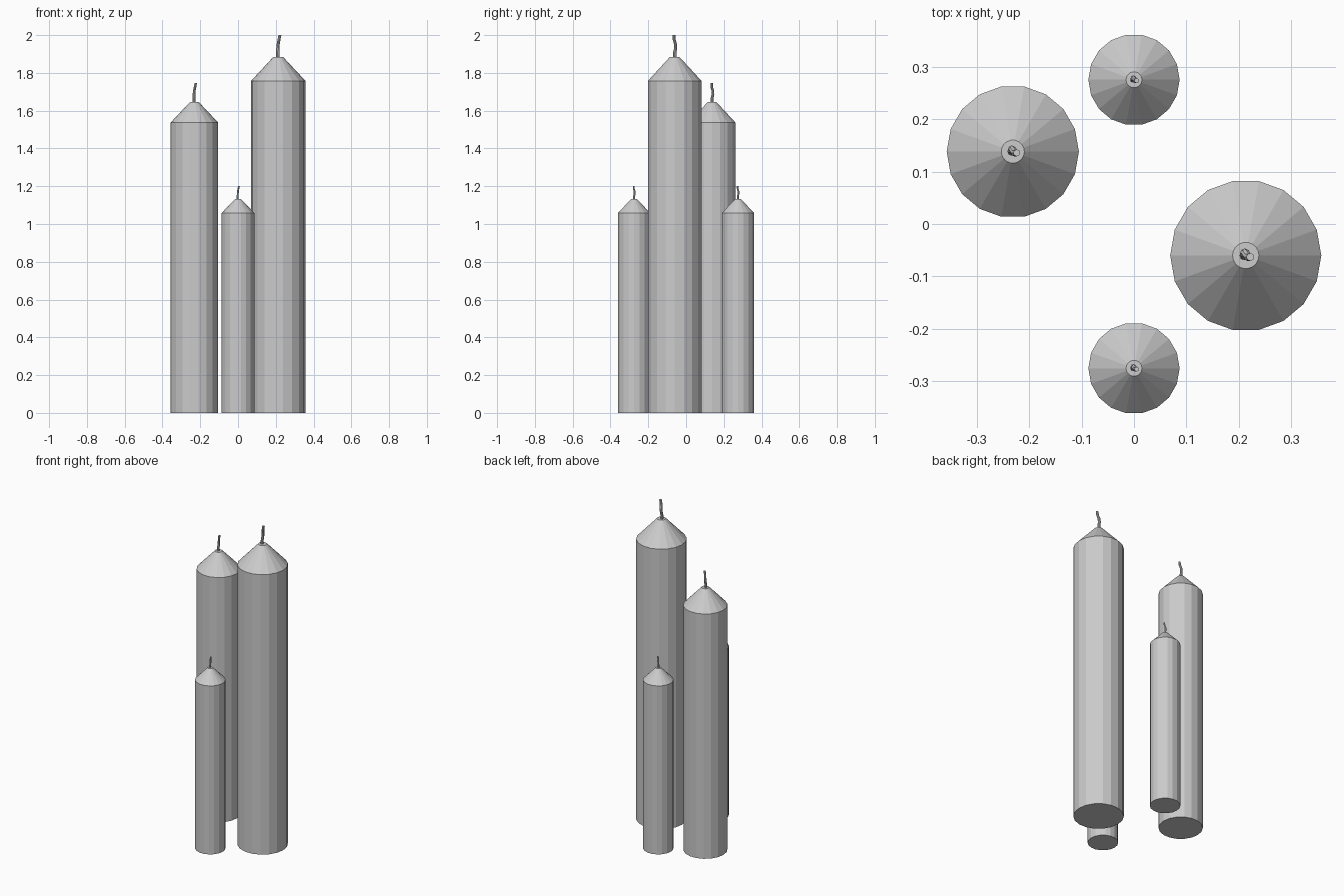
import bpy, bmesh
from math import cos, sin, tau

if "Cube" in bpy.data.objects:
    bpy.data.objects.remove(bpy.data.objects["Cube"])


def loft(name, rings, sides):
    """Closed flat-faced tube through rings given as (x, y, z, radius)."""
    bm = bmesh.new()
    loops = [[bm.verts.new((x + r * cos(tau * i / sides), y + r * sin(tau * i / sides), z))
              for i in range(sides)] for x, y, z, r in rings]
    for a, b in zip(loops, loops[1:]):
        for i in range(sides):
            j = (i + 1) % sides
            bm.faces.new((a[i], a[j], b[j], b[i]))
    bm.faces.new(loops[0][::-1])
    bm.faces.new(loops[-1])
    mesh = bpy.data.meshes.new(name)
    bm.to_mesh(mesh)
    bm.free()
    obj = bpy.data.objects.new(name, mesh)
    bpy.context.collection.objects.link(obj)
    return obj


# Wick bends: sideways offsets (in candle radii), height fraction, thickness
WICK = [(-0.02, 0.0, -0.05, 0.062), (-0.02, 0.0, 0.2, 0.06), (-0.015, 0.035, 0.4, 0.058),
        (0.0, 0.025, 0.6, 0.056), (0.03, -0.02, 0.8, 0.054), (0.06, -0.02, 1.0, 0.052)]


def candle(name, x, y, r, shoulder, top, tip):
    # Wax body with its cone-shaped top
    loft(name + "_candle", [(x, y, 0, r), (x, y, shoulder, r), (x, y, top, r * 0.175)], 18)
    # Bent wick
    loft(name + "_wick", [(x + dx * r, y + dy * r, top + t * (tip - top), w * r)
                          for dx, dy, t, w in WICK], 8)


candle("tall", 0.213, -0.06, 0.144, 1.758, 1.885, 2.0)
candle("medium", -0.231, 0.138, 0.126, 1.537, 1.647, 1.747)
for side, y in (("front", -0.275), ("back", 0.275)):
    candle(side + "_small", 0, y, 0.087, 1.058, 1.133, 1.202)
